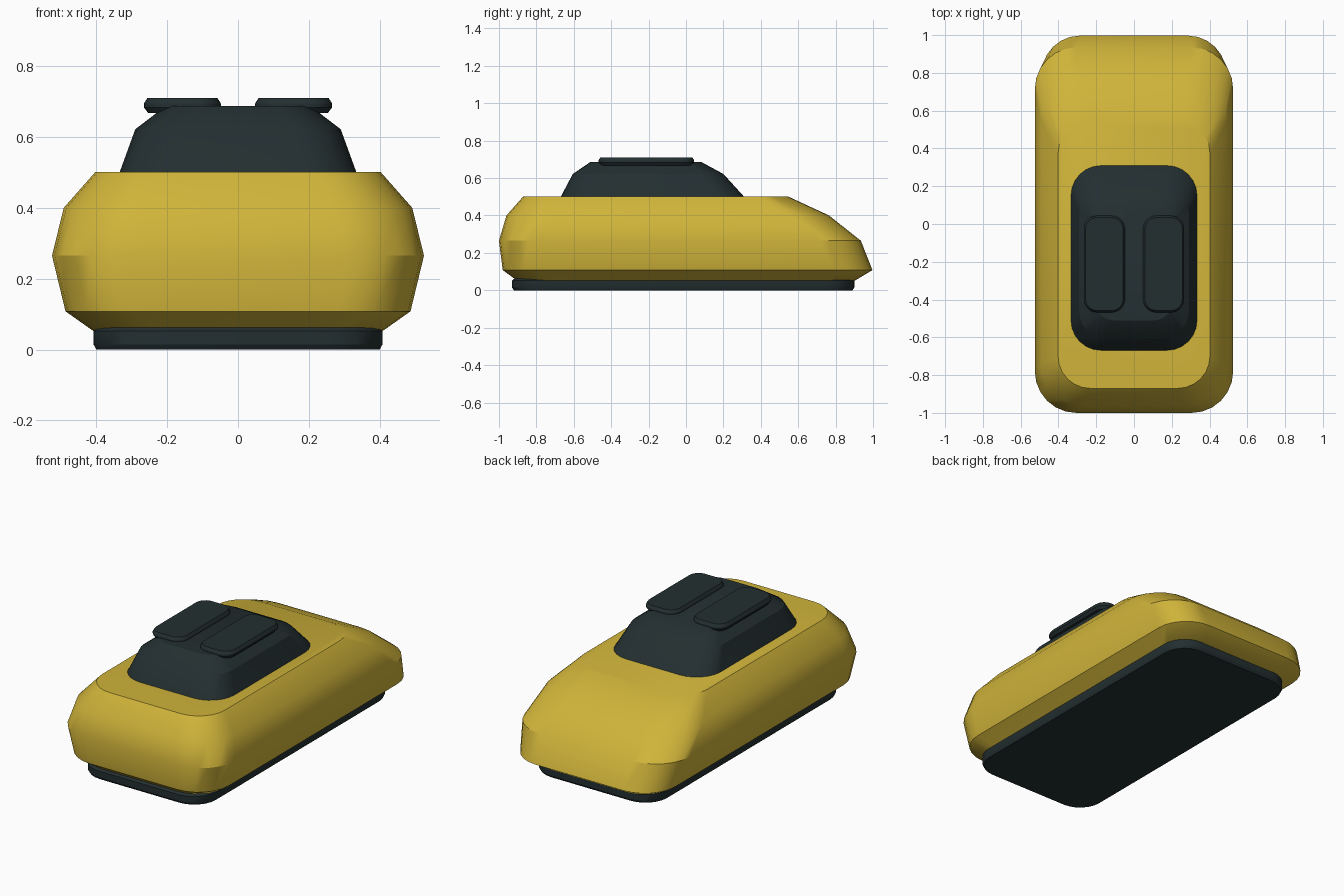
import bpy, bmesh, math

if "Cube" in bpy.data.objects:
    bpy.data.objects.remove(bpy.data.objects["Cube"], do_unlink=True)


def make_material(name, rgb):
    mat = bpy.data.materials.new(name)
    mat.use_nodes = True
    mat.diffuse_color = (*rgb, 1)
    mat.node_tree.nodes["Principled BSDF"].inputs["Base Color"].default_value = (*rgb, 1)
    return mat


yellow = make_material("mustard yellow", (0.63, 0.455, 0.042))
dark = make_material("dark slate", (0.017, 0.028, 0.030))


def rounded_ring(x0, x1, y0, y1, r, steps=6):
    """Rounded rectangle outline, counter-clockwise."""
    corners = [(x1 - r, y1 - r, 0), (x0 + r, y1 - r, 90),
               (x0 + r, y0 + r, 180), (x1 - r, y0 + r, 270)]
    points = []
    for cx, cy, start in corners:
        for i in range(steps + 1):
            a = math.radians(start + 90 * i / steps)
            points.append((cx + r * math.cos(a), cy + r * math.sin(a)))
    return points


def loft(name, levels, mat):
    """Closed solid through rounded rectangles: (z, x0, x1, y0, y1, radius)."""
    bm = bmesh.new()
    rings = [[bm.verts.new((x, y, z)) for x, y in rounded_ring(*rect)]
             for z, *rect in levels]
    for low, high in zip(rings, rings[1:]):
        n = len(low)
        for i in range(n):
            j = (i + 1) % n
            bm.faces.new((low[i], low[j], high[j], high[i]))
    bm.faces.new(rings[0][::-1])
    bm.faces.new(rings[-1])
    mesh = bpy.data.meshes.new(name)
    bm.to_mesh(mesh)
    bm.free()
    mesh.materials.append(mat)
    obj = bpy.data.objects.new(name, mesh)
    bpy.context.collection.objects.link(obj)
    bpy.ops.object.select_all(action='DESELECT')
    obj.select_set(True)
    bpy.context.view_layer.objects.active = obj
    bpy.ops.object.shade_smooth_by_angle(angle=math.radians(30))
    return obj


# Base plate
loft("base_plate", [
    (0.000, -0.40, 0.40, -0.92, 0.89, 0.14),
    (0.015, -0.408, 0.408, -0.93, 0.90, 0.15),
    (0.052, -0.408, 0.408, -0.93, 0.90, 0.15),
    (0.064, -0.395, 0.395, -0.915, 0.885, 0.14)], dark)

# Main shell, sloping down toward the back
loft("body_shell", [
    (0.050, -0.405, 0.405, -0.90, 0.90, 0.17),
    (0.108, -0.487, 0.487, -0.98, 0.997, 0.20),
    (0.265, -0.525, 0.525, -1.00, 0.935, 0.22),
    (0.400, -0.492, 0.492, -0.96, 0.765, 0.22),
    (0.502, -0.402, 0.402, -0.87, 0.545, 0.17)], yellow)

# Raised upper housing
loft("upper_housing", [
    (0.490, -0.338, 0.338, -0.675, 0.32, 0.16),
    (0.622, -0.290, 0.290, -0.605, 0.20, 0.14),
    (0.687, -0.205, 0.205, -0.51, 0.08, 0.10)], dark)

# Pair of button pads
for side, x0, x1 in (("left", 0.048, 0.266), ("right", -0.266, -0.048)):
    pad = [(0.668, 0.012), (0.684, 0), (0.694, 0), (0.710, 0.010)]
    loft(side + "_button_pad",
         [(z, x0 + d, x1 - d, -0.468 + d, 0.044 - d, 0.07 - d) for z, d in pad],
         dark)
